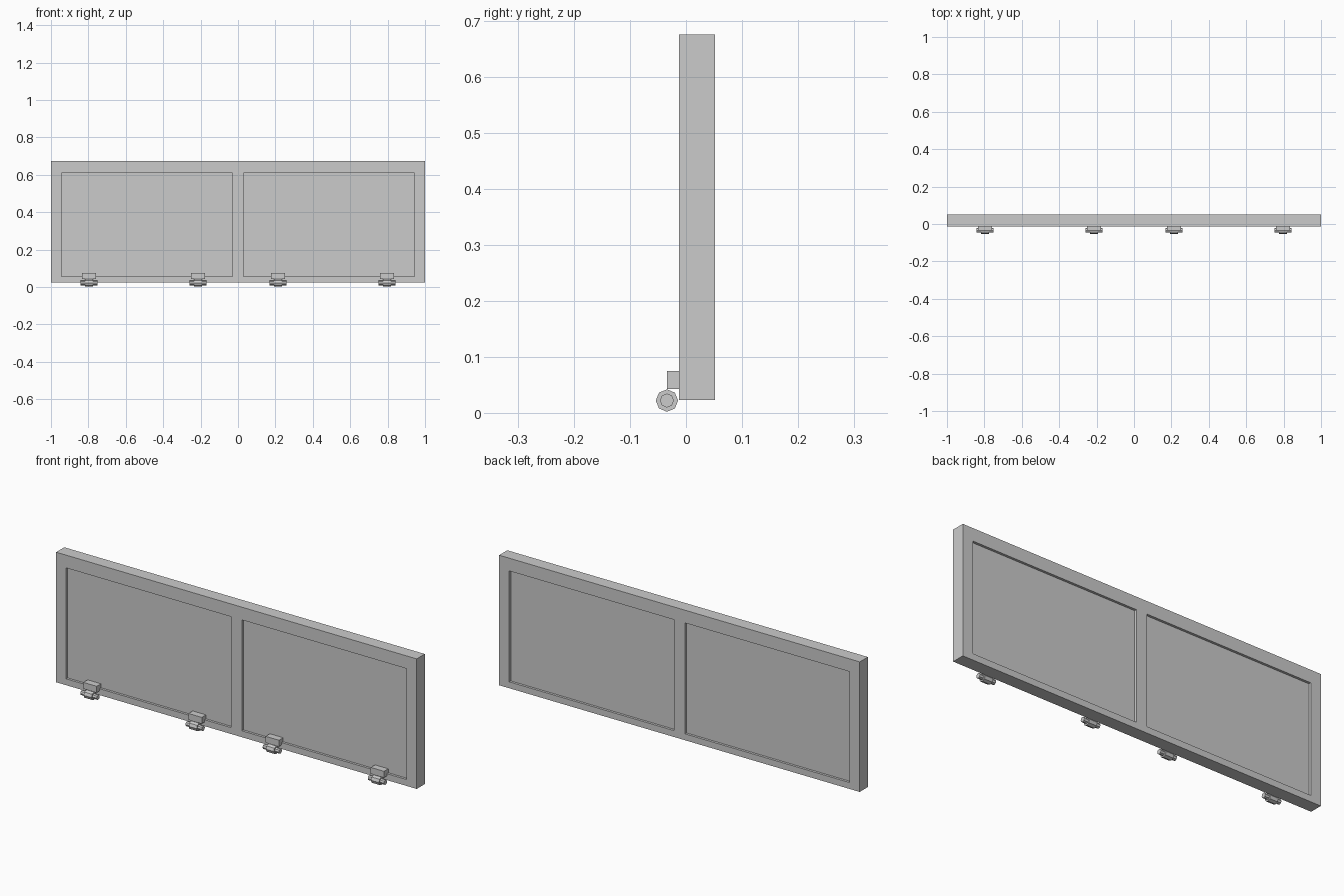
import bpy, bmesh
from math import pi
from mathutils import Matrix

if "Cube" in bpy.data.objects:
    bpy.data.objects.remove(bpy.data.objects["Cube"])

Y0, Y1 = -0.0125, 0.052      # panel front and back
Z0, Z1 = 0.023, 0.675        # panel bottom and top
DEPTH = 0.012                # recess depth on both sides


def finish(bm, name):
    bmesh.ops.recalc_face_normals(bm, faces=bm.faces)
    me = bpy.data.meshes.new(name)
    bm.to_mesh(me)
    bm.free()
    ob = bpy.data.objects.new(name, me)
    bpy.context.collection.objects.link(ob)
    return ob


def box(name, x0, x1, y0, y1, z0, z1):
    bm = bmesh.new()
    bmesh.ops.create_cube(bm, size=1, matrix=Matrix.Translation(
        ((x0 + x1) / 2, (y0 + y1) / 2, (z0 + z1) / 2)) @ Matrix.Diagonal(
        (x1 - x0, y1 - y0, z1 - z0, 1)))
    return finish(bm, name)


def barrel(name, x, radius, length):
    bm = bmesh.new()
    bmesh.ops.create_cone(bm, cap_ends=True, segments=8, radius1=radius,
                          radius2=radius, depth=length,
                          matrix=Matrix.Translation((x, -0.034, 0.022))
                          @ Matrix.Rotation(pi / 2, 4, 'Y'))
    return finish(bm, name)


# Door slab: a grid of cells whose two window cells are inset on both sides
xs = [-1, -0.944, -0.03, 0.03, 0.944, 1]
zs = [Z0, 0.055, 0.611, Z1]
bm = bmesh.new()
windows = []
sides = []
for y in (Y0, Y1):
    grid = [[bm.verts.new((x, y, z)) for z in zs] for x in xs]
    sides.append(grid)
    for i in range(5):
        for j in range(3):
            f = bm.faces.new((grid[i][j], grid[i + 1][j],
                              grid[i + 1][j + 1], grid[i][j + 1]))
            if j == 1 and i in (1, 3):
                windows.append((f, DEPTH if y == Y0 else -DEPTH))
# Outer rim
loops = [[g[i][0] for i in range(5)] + [g[5][j] for j in range(3)]
         + [g[i][3] for i in range(5, 0, -1)] + [g[0][j] for j in range(3, 0, -1)]
         for g in sides]
n = len(loops[0])
for k in range(n):
    m = (k + 1) % n
    bm.faces.new((loops[0][k], loops[0][m], loops[1][m], loops[1][k]))
# Push the window cells inwards
for face, dy in windows:
    new = bmesh.ops.extrude_discrete_faces(bm, faces=[face])["faces"]
    bmesh.ops.translate(bm, verts=new[0].verts, vec=(0, dy, 0))
bmesh.ops.remove_doubles(bm, verts=bm.verts, dist=1e-5)
finish(bm, "door_panel")

# Four hinges: mounting block, thin pin and thick middle knuckle
for n, x in enumerate((-0.797, -0.214, 0.214, 0.797), 1):
    box(f"hinge_block_{n}", x - 0.037, x + 0.037, -0.034, Y0 + DEPTH, 0.043, 0.075)
    barrel(f"hinge_pin_{n}", x, 0.0125, 0.09)
    barrel(f"hinge_knuckle_{n}", x, 0.02, 0.044)
